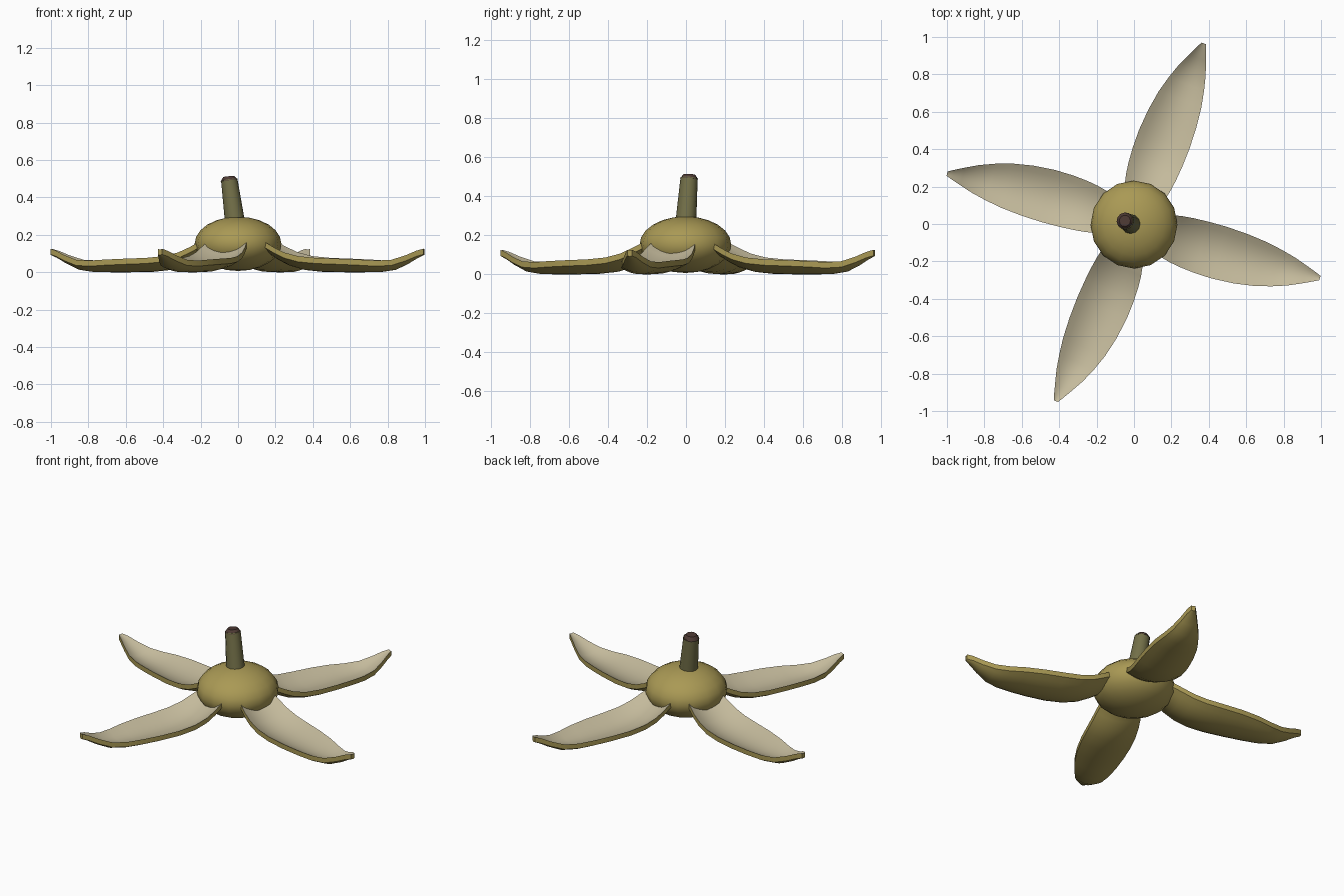
import bpy
import bmesh
from math import radians
from mathutils import Matrix, Vector

if "Cube" in bpy.data.objects:
    bpy.data.objects.remove(bpy.data.objects["Cube"], do_unlink=True)


def make_material(name, red, green, blue):
    material = bpy.data.materials.new(name)
    material.use_nodes = True
    color = (red, green, blue, 1)
    material.diffuse_color = color
    material.node_tree.nodes["Principled BSDF"].inputs["Base Color"].default_value = color
    return material


olive = make_material("golden olive", .40, .32, .09)
cream = make_material("pale cream", .55, .49, .33)
green = make_material("stem green", .17, .16, .065)
brown = make_material("dark brown", .075, .042, .034)


def finish(name, bm, materials, angle=35):
    """Turn a bmesh into a smooth object that keeps its sharp edges."""
    bmesh.ops.recalc_face_normals(bm, faces=bm.faces[:])
    mesh = bpy.data.meshes.new(name)
    bm.to_mesh(mesh)
    bm.free()
    for material in materials:
        mesh.materials.append(material)
    obj = bpy.data.objects.new(name, mesh)
    bpy.context.collection.objects.link(obj)
    bpy.ops.object.select_all(action="DESELECT")
    obj.select_set(True)
    bpy.context.view_layer.objects.active = obj
    bpy.ops.object.shade_smooth_by_angle(angle=radians(angle))
    return obj


# Flattened round core
bm = bmesh.new()
bmesh.ops.create_uvsphere(bm, u_segments=16, v_segments=12, radius=1)
bmesh.ops.scale(bm, verts=bm.verts, vec=(.232, .235, .145))
bmesh.ops.translate(bm, verts=bm.verts, vec=(0, -.003, .152))
finish("core", bm, [olive], 60)

# Petal stations: distance from centre, half width, height of the middle line
STATIONS = [
    (.12, .10, .150), (.18, .115, .130), (.24, .128, .094), (.30, .136, .064),
    (.38, .142, .042), (.48, .144, .032), (.60, .137, .030), (.71, .122, .030),
    (.80, .101, .031), (.88, .077, .043), (.95, .049, .076), (1.0, .028, .106),
    (1.035, .012, .122),
]
ACROSS = 8
THICKNESS = .03


def petal(name, angle, bow):
    bm = bmesh.new()
    rows = []
    for dist, half, height in STATIONS:
        sway = bow * max(0, 1 - ((dist - .5) / .53) ** 2)
        row = []
        for i in range(ACROSS + 1):
            t = 2 * i / ACROSS - 1
            lift = .31 * half * t * t
            row.append(bm.verts.new((dist, sway + half * t, height + lift)))
        rows.append(row)
    for a, b in zip(rows, rows[1:]):
        for i in range(ACROSS):
            bm.faces.new((a[i], b[i], b[i + 1], a[i + 1]))
    # Cream inside, olive rim and underside
    inside = bm.faces[:]
    result = bmesh.ops.extrude_face_region(bm, geom=inside, use_keep_orig=True)
    lower = [v for v in result["geom"] if isinstance(v, bmesh.types.BMVert)]
    bmesh.ops.translate(bm, verts=lower, vec=(0, 0, -THICKNESS))
    for face in bm.faces:
        face.material_index = 1
    for face in inside:
        face.material_index = 0
    bmesh.ops.rotate(bm, verts=bm.verts, matrix=Matrix.Rotation(radians(angle), 3, "Z"))
    return finish(name, bm, [cream, olive])


petal("back_petal", 68.9, .012)
petal("right_petal", 164.9, -.025)
petal("front_petal", 246.2, .025)
petal("left_petal", -16.2, -.02)


def leaning_cylinder(name, base, top, base_radius, top_radius, material):
    base, top = Vector(base), Vector(top)
    axis = top - base
    bm = bmesh.new()
    bmesh.ops.create_cone(bm, cap_ends=True, segments=12, radius1=base_radius,
                          radius2=top_radius, depth=axis.length)
    turn = axis.to_track_quat("Z", "Y").to_matrix()
    bmesh.ops.rotate(bm, verts=bm.verts, matrix=turn)
    bmesh.ops.translate(bm, verts=bm.verts, vec=(base + top) / 2)
    return finish(name, bm, [material])


# Leaning stem with a dark domed tip
leaning_cylinder("stem", (-.014, -.002, .25), (-.047, .016, .495), .054, .044, green)
leaning_cylinder("stem_tip", (-.047, .016, .49), (-.049, .017, .512), .046, .03, brown)
